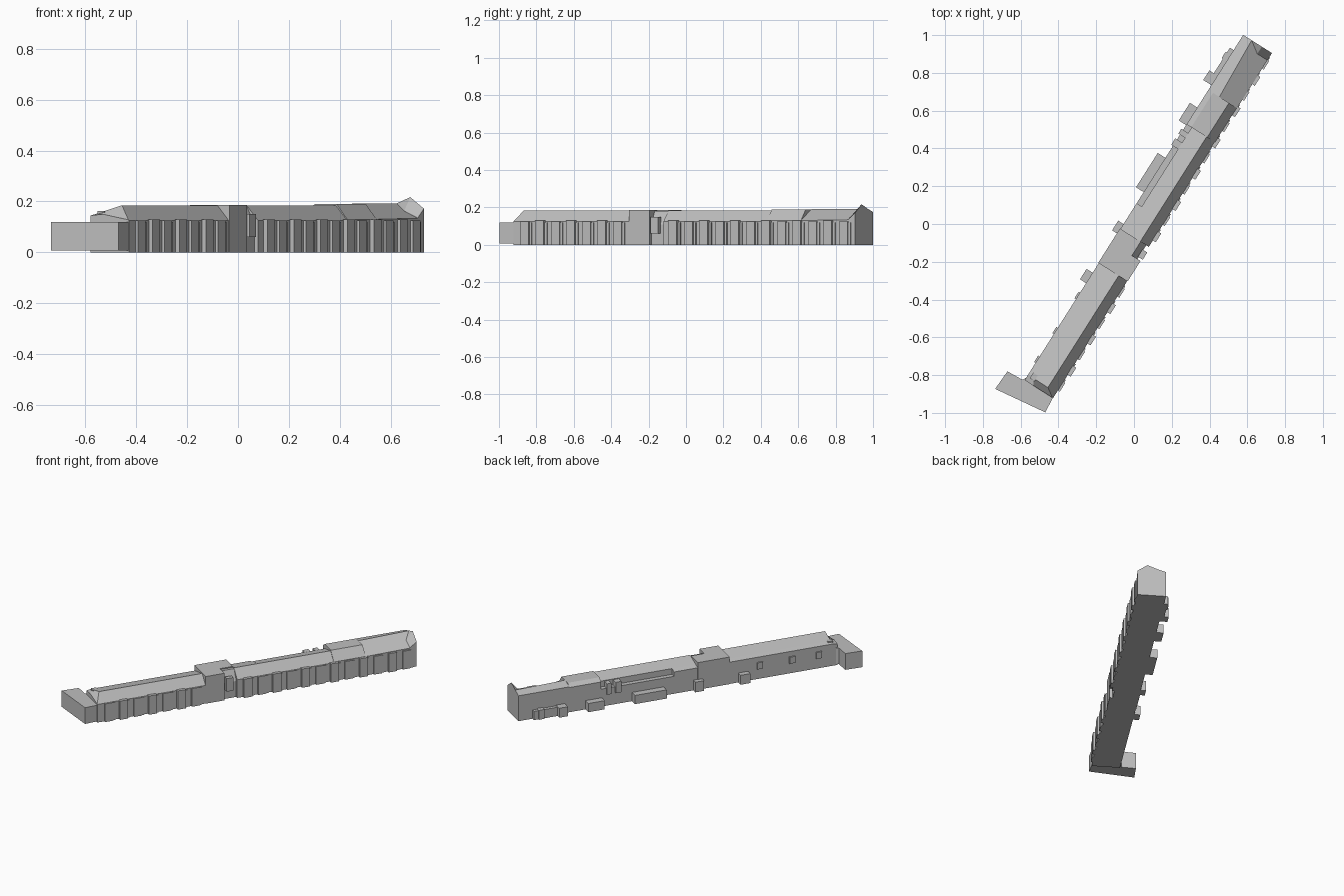
import bpy, bmesh, math
from mathutils import Vector

# Local frame: s runs along the building, t runs across it (positive toward the street side)
U, V = Vector((0.535, 0.845, 0)), Vector((0.845, -0.535, 0))
stone = bpy.data.materials.new("light grey stone")
stone.diffuse_color = (0.52, 0.52, 0.52, 1)


def at(s, t, z):
    return U * s + V * t + Vector((0, 0, z))


def loft(name, rings):
    """Solid between equally long rings of points."""
    bm = bmesh.new()
    vs = [[bm.verts.new(p) for p in r] for r in rings]
    n = len(vs[0])
    for a, b in zip(vs, vs[1:]):
        for i in range(n):
            j = (i + 1) % n
            bm.faces.new((a[i], a[j], b[j], b[i]))
    bm.faces.new(vs[0][::-1])
    bm.faces.new(vs[-1])
    bmesh.ops.recalc_face_normals(bm, faces=bm.faces)
    me = bpy.data.meshes.new(name)
    bm.to_mesh(me)
    bm.free()
    me.materials.append(stone)
    ob = bpy.data.objects.new(name, me)
    bpy.context.collection.objects.link(ob)
    return ob


def section(name, s0, s1, profile, end=None):
    return loft(name, [[at(s0, t, z) for t, z in profile],
                       [at(s1, t, z) for t, z in (end or profile)]])


def box(name, s0, s1, t0, t1, z1, z0=0.0):
    return section(name, s0, s1, [(t0, z0), (t1, z0), (t1, z1), (t0, z1)])


L, R, EAVE = -0.047, 0.131, 0.125
gable = [(L, 0), (R, 0), (R, EAVE), (0.078, 0.185), (-0.012, 0.16), (L, 0.15)]
hip = [(L, 0), (R, 0), (R, EAVE), (0.128, 0.128), (0.01, 0.15), (L, 0.145)]

# Long wing with hipped south end
section("hipped_end", -1.008, -0.975, hip, gable)
section("south_wing", -0.975, -0.275, gable)

# Central flat block and its rear extension
box("central_block", -0.275, -0.147, -0.05, 0.134, 0.187)
box("central_rear_block", -0.147, -0.06, -0.05, 0.06, 0.187)
section("recessed_bay", -0.147, -0.06, [(0.05, 0), (0.115, 0), (0.115, 0.11), (0.08, 0.18), (0.05, 0.18)])
box("entrance_balcony", -0.135, -0.09, 0.11, 0.14, 0.15, 0.06)

# North wing: the rear steps back above a low ledge
section("north_wing_south", -0.06, 0.1, gable)
section("north_wing", 0.1, 0.6,
        [(L, 0), (R, 0), (R, EAVE), (0.078, 0.185), (-0.015, 0.16), (-0.015, 0.12), (L, 0.12)])
section("flat_cap_wing", 0.595, 0.81,
        [(L, 0), (R, 0), (R, 0.13), (0.082, 0.19), (-0.018, 0.19), (L, 0.17)])
section("end_wing", 0.81, 1.155,
        [(L, 0), (0.133, 0), (0.133, 0.13), (0.022, 0.192), (L, 0.175)],
        [(L, 0), (0.133, 0), (0.133, 0.135), (0.006, 0.192), (L, 0.175)])

# Raised gable on the north end, sloping back into the roof
gable_top = [(-0.03, 0.17), (0.133, 0.12), (0.133, 0.172), (0.07, 0.217), (-0.02, 0.182)]
gable_back = [(-0.03, 0.17), (0.133, 0.12), (0.133, 0.135), (0.07, 0.163), (-0.02, 0.176)]
section("raised_gable", 1.11, 1.155, gable_back, gable_top)

# Flat annex across the south end
plan = [(-0.735, -0.873), (-0.67, -0.78), (-0.59, -0.825), (-0.574, -0.815),
        (-0.43, -0.922), (-0.47, -0.997)]
loft("south_annex", [[Vector((x, y, z)) for x, y in plan] for z in (0.008, 0.12)])
box("annex_roof_hatch", -0.985, -0.95, -0.03, 0.0, 0.163, 0.1)

# Street-side bay projections
bays = [-0.96 + 0.098 * i for i in range(7)] + [-0.02 + 0.098 * i for i in range(12)]
for i, s in enumerate(bays):
    box("street_bay", s, s + 0.055, 0.1, 0.143 + 0.006 * (i % 2), EAVE + 0.004 * (i % 2))
    box("street_bay_step", s + 0.055, s + 0.07, 0.1, 0.137, EAVE - 0.005)

# Low rear outbuildings: start, end, outer face, height
for s0, s1, t0, h in [(0.84, 0.90, -0.098, 0.065), (0.90, 1.06, -0.07, 0.06),
                      (0.99, 1.03, -0.078, 0.065), (0.59, 0.70, -0.093, 0.06),
                      (0.17, 0.385, -0.095, 0.06), (-0.09, -0.03, -0.08, 0.07),
                      (-0.40, -0.335, -0.085, 0.065)]:
    box("rear_outbuilding", s0, s1, t0, L + 0.01, h)

# Raised rear boxes on the ledge and upper wall balconies
for s0, s1 in [(0.46, 0.50), (0.53, 0.56)]:
    box("ledge_box", s0, s1, -0.058, 0.0, 0.155, 0.08)
for s in (-0.90, -0.72, -0.50):
    box("rear_balcony", s, s + 0.04, -0.056, 0.0, 0.115, 0.07)
